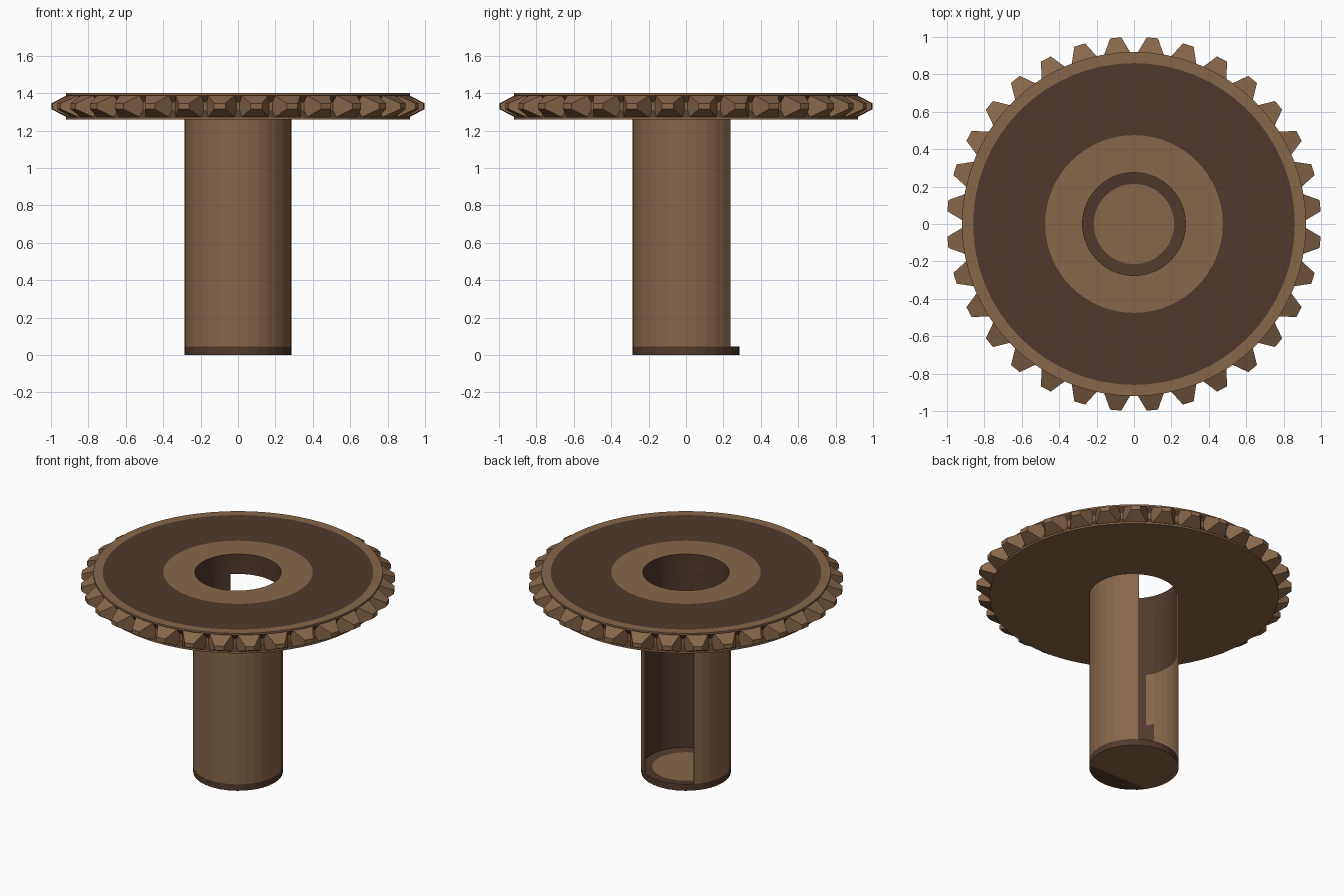
import bpy, bmesh, math

if "Cube" in bpy.data.objects:
    bpy.data.objects.remove(bpy.data.objects["Cube"])


def material(name, rgb):
    m = bpy.data.materials.new(name)
    m.diffuse_color = (*rgb, 1)
    m.use_nodes = True
    m.node_tree.nodes["Principled BSDF"].inputs["Base Color"].default_value = m.diffuse_color
    return m


MATS = [material("light_brown", (0.245, 0.135, 0.066)),
        material("dark_brown", (0.080, 0.042, 0.026))]
LIGHT, DARK = 0, 1


def finish(bm, name):
    bmesh.ops.recalc_face_normals(bm, faces=bm.faces[:])
    me = bpy.data.meshes.new(name)
    bm.to_mesh(me)
    bm.free()
    for m in MATS:
        me.materials.append(m)
    ob = bpy.data.objects.new(name, me)
    bpy.context.collection.objects.link(ob)
    return ob


def lathe(bm, profile, sides, color, first=0, last=None, closed=True):
    """Turn (radius, z) points about z from step first to step last."""
    last = sides if last is None else last
    full = last - first == sides
    rings = []
    for i in range(first, last if full else last + 1):
        a = 2 * math.pi * i / sides
        rings.append([bm.verts.new((r * math.cos(a), r * math.sin(a), z))
                      for r, z in profile])
    n = len(profile)
    for i in range(last - first):
        p, q = rings[i], rings[(i + 1) % len(rings)]
        for j in range(n if closed else n - 1):
            k = (j + 1) % n
            f = bm.faces.new((p[j], q[j], q[k], p[k]))
            f.material_index = color(j, first + i)
    if not full:
        for ring in (rings[0], rings[-1]):
            bm.faces.new(ring).material_index = LIGHT
    return rings


# Gear disc: flat plate with a hole, painted top rings and a grooved rim
disc = [(0.275, 1.26), (0.275, 1.40), (0.475, 1.40), (0.86, 1.40), (0.92, 1.40),
        (0.92, 1.39), (0.90, 1.35), (0.90, 1.31), (0.92, 1.27), (0.92, 1.26)]
disc_colors = [DARK, LIGHT, DARK, LIGHT, LIGHT, DARK, LIGHT, DARK, LIGHT, LIGHT]
bm = bmesh.new()
lathe(bm, disc, 64, lambda j, i: disc_colors[j])
finish(bm, "gear_disc")

# Teeth: 32 tapered blocks around the rim
bm = bmesh.new()
TEETH = 32
for t in range(TEETH):
    a = 2 * math.pi * (t + 0.5) / TEETH
    c, s = math.cos(a), math.sin(a)
    ends = []
    for r, w, h in ((0.895, 0.080, 0.068), (1.0, 0.030, 0.015)):
        ends.append([bm.verts.new((r * c - u * w * s, r * s + u * w * c, 1.33 + v * h))
                     for u, v in ((-1, -1), (1, -1), (1, 1), (-1, 1))])
    inner, outer = ends
    bm.faces.new(inner)
    bm.faces.new(outer)
    for k in range(4):
        m = (k + 1) % 4
        bm.faces.new((inner[k], inner[m], outer[m], outer[k]))
finish(bm, "gear_teeth")

# Shaft: thin tube with a tall slot open at the back
shaft = [(0.285, 0.045), (0.285, 1.26), (0.275, 1.26), (0.275, 0.83),
         (0.275, 0.46), (0.275, 0.045)]


def shaft_color(j, i):
    if j == 3:                       # inside wall, light patch on the left side
        return LIGHT if i < 19 else DARK
    if j == 4:
        return LIGHT if i < 18 else DARK
    return DARK if j == 2 else LIGHT


bm = bmesh.new()
lathe(bm, shaft, 32, shaft_color, 12, 37)
finish(bm, "slotted_shaft")

# Base: closed foot with a light floor disc and a dark front patch underneath
bm = bmesh.new()
rings = lathe(bm, [(0.285, 0), (0.285, 0.045), (0.275, 0.045), (0.215, 0.038)],
              32, lambda j, i: DARK, closed=False)
bm.faces.new([r[3] for r in rings]).material_index = LIGHT
low = [r[0] for r in rings]
bm.faces.new(low[19:30]).material_index = DARK
bm.faces.new(low[29:] + low[:20]).material_index = LIGHT
finish(bm, "shaft_base")
